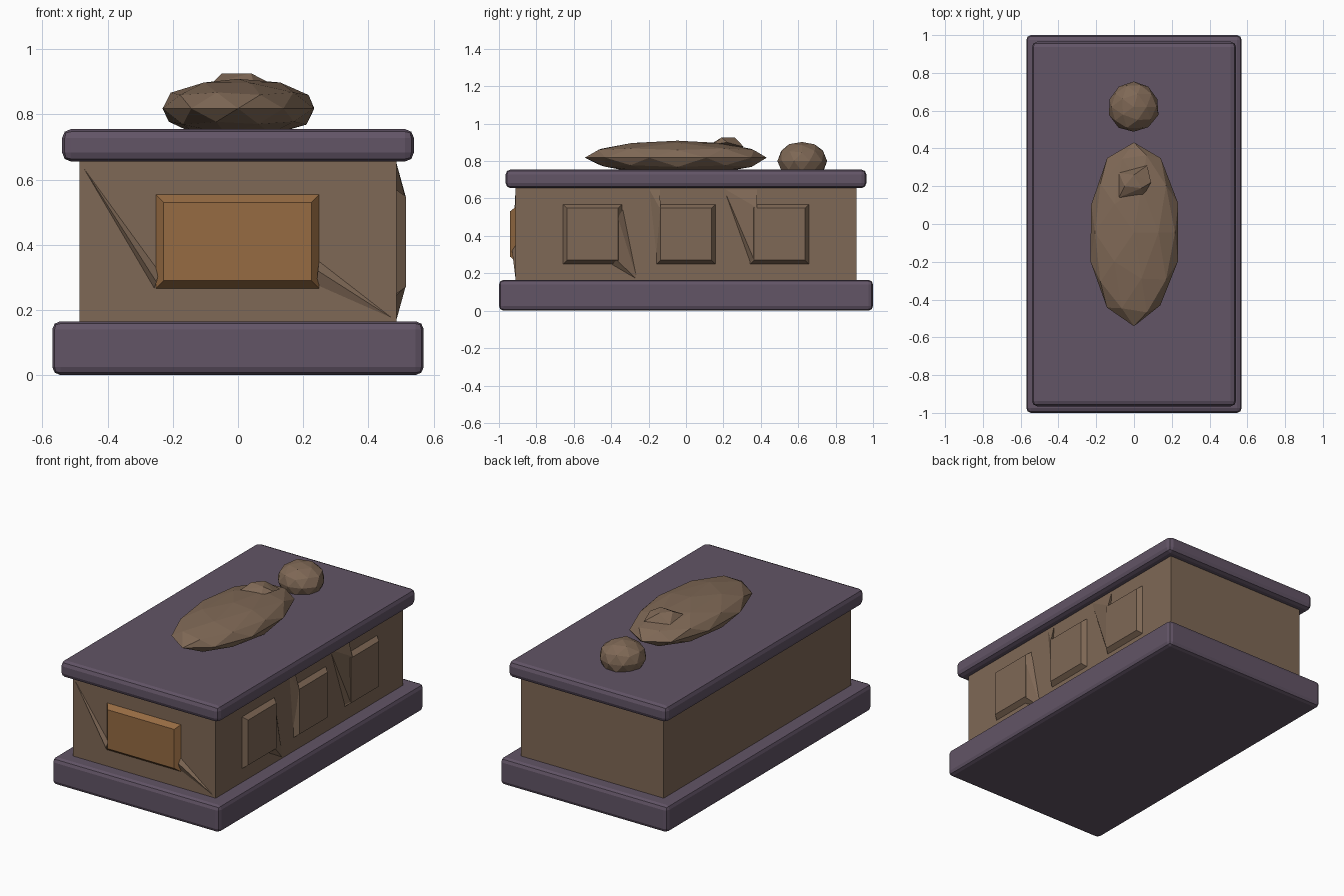
import bpy, bmesh, random
from mathutils import Vector

if "Cube" in bpy.data.objects:
    bpy.data.objects.remove(bpy.data.objects["Cube"])
random.seed(4)


def material(name, rgb):
    m = bpy.data.materials.new(name)
    m.use_nodes = True
    m.diffuse_color = (*rgb, 1)
    m.node_tree.nodes["Principled BSDF"].inputs["Base Color"].default_value = (*rgb, 1)
    return m


SLATE = material("purple slate", (0.122, 0.089, 0.133))
STONE = material("brown stone", (0.212, 0.139, 0.092))
BRONZE = material("orange bronze", (0.305, 0.147, 0.055))


def finish(bm, name, mat):
    bmesh.ops.recalc_face_normals(bm, faces=bm.faces)
    mesh = bpy.data.meshes.new(name)
    bm.to_mesh(mesh)
    bm.free()
    mesh.materials.append(mat)
    ob = bpy.data.objects.new(name, mesh)
    bpy.context.collection.objects.link(ob)
    return ob


def box(name, mat, low, high, bevel=0):
    bm = bmesh.new()
    bmesh.ops.create_cube(bm, size=1)
    low, high = Vector(low), Vector(high)
    for v in bm.verts:
        v.co = (low + high) / 2 + v.co * (high - low)
    if bevel:
        bmesh.ops.bevel(bm, geom=bm.edges[:], offset=bevel, segments=2,
                        profile=0.5, affect='EDGES')
    return finish(bm, name, mat)


def hull(name, mat, points):
    bm = bmesh.new()
    for p in points:
        bm.verts.new(p)
    bmesh.ops.convex_hull(bm, input=bm.verts[:])
    return finish(bm, name, mat)


def panel(name, mat, place, u0, u1, z0, z1, inset, root, face):
    """Raised panel with sloped borders; place(depth, u, z) gives a point."""
    pts = []
    for depth, i in ((root, 0), (face, inset)):
        pts += [place(depth, u, z) for u in (u0 + i, u1 - i) for z in (z0 + i, z1 - i)]
    return hull(name, mat, pts)


def rock(name, centre, radii, subdivisions, jitter, floor=0.75):
    """Faceted stone lump, cut flat where it rests on the lid."""
    bm = bmesh.new()
    bmesh.ops.create_icosphere(bm, subdivisions=subdivisions, radius=1)
    for v in bm.verts:
        k = 1 + random.uniform(-jitter, jitter)
        v.co = Vector(centre) + Vector([c * k * r for c, r in zip(v.co, radii)])
    cut = bmesh.ops.bisect_plane(bm, geom=bm.verts[:] + bm.edges[:] + bm.faces[:],
                                 plane_co=(0, 0, floor), plane_no=(0, 0, 1),
                                 clear_inner=True)
    rim = [e for e in cut["geom_cut"] if isinstance(e, bmesh.types.BMEdge)]
    bmesh.ops.holes_fill(bm, edges=rim)
    return finish(bm, name, STONE)


# Main blocks of the tomb
box("base_slab", SLATE, (-0.57, -1, 0), (0.57, 1, 0.165), 0.025)
box("chest", STONE, (-0.487, -0.912, 0.155), (0.487, 0.912, 0.665))
box("lid", SLATE, (-0.54, -0.965, 0.655), (0.54, 0.965, 0.755), 0.028)


# Front plaque
def on_front(d, u, z):
    return (u, -d, z)


def on_side(d, u, z):
    return (d, u, z)


panel("front_plaque", BRONZE, on_front, -0.258, 0.255, 0.26, 0.56, 0.03, 0.905, 0.942)

# Three raised panels on the left side
for i, y in enumerate((-0.5, 0, 0.5)):
    panel(f"side_panel_{i + 1}", STONE, on_side, y - 0.162, y + 0.162,
          0.245, 0.573, 0.025, 0.48, 0.515)

# Rough chiselled ridges running from the panels into the wall
hull("ridge_upper", STONE, [(0.485, 0.2, 0.655), (0.485, 0.38, 0.655), (0.514, 0.38, 0.55),
                            (0.514, 0.365, 0.27), (0.48, 0.34, 0.25)])
hull("ridge_lower", STONE, [(0.485, -0.26, 0.165), (0.514, -0.37, 0.27), (0.514, -0.365, 0.5),
                            (0.48, -0.4, 0.24), (0.48, -0.33, 0.55)])
hull("ridge_middle", STONE, [(0.485, -0.2, 0.655), (0.485, -0.14, 0.655),
                             (0.514, -0.136, 0.54), (0.48, -0.165, 0.25)])
hull("front_ridge_a", STONE, [(-0.485, -0.911, 0.653), (-0.25, -0.93, 0.285),
                              (-0.24, -0.905, 0.33), (-0.26, -0.905, 0.26)])
hull("front_ridge_b", STONE, [(0.485, -0.911, 0.167), (0.245, -0.93, 0.32),
                              (0.25, -0.905, 0.36), (0.24, -0.905, 0.26)])

# Reclining figure carved on the lid
rock("figure_body", (0, -0.045, 0.818), (0.242, 0.487, 0.092), 2, 0.025)
rock("figure_head", (-0.002, 0.62, 0.8), (0.135, 0.135, 0.103), 2, 0.03)
hull("figure_hands", STONE, [(-0.05, 0.2, 0.926), (0.04, 0.19, 0.926), (0.0, 0.26, 0.926),
                             (0.09, 0.22, 0.9), (0.05, 0.15, 0.89), (-0.08, 0.14, 0.895),
                             (-0.08, 0.27, 0.88), (0.07, 0.31, 0.875)])
